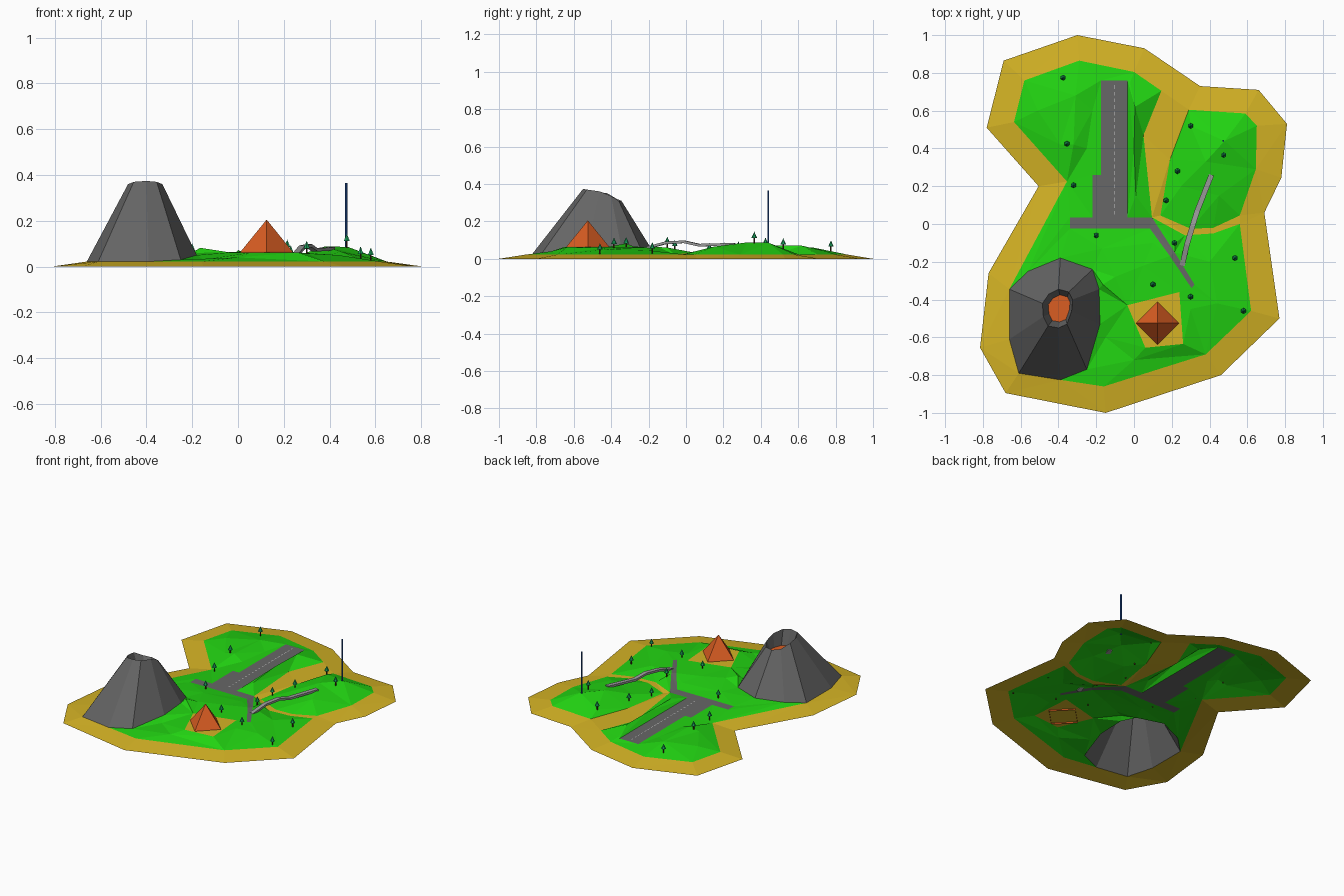
import bpy, bmesh, math
from mathutils import Vector
from mathutils.geometry import delaunay_2d_cdt

if "Cube" in bpy.data.objects:
    bpy.data.objects.remove(bpy.data.objects["Cube"])


def material(name, rgb):
    m = bpy.data.materials.new(name)
    m.diffuse_color = (*rgb, 1)
    m.use_nodes = True
    m.node_tree.nodes["Principled BSDF"].inputs["Base Color"].default_value = m.diffuse_color
    return m


SAND = material("sand", (0.66, 0.45, 0.018))
GRASS = material("grass", (0.016, 0.66, 0.006))
ASPHALT = material("asphalt", (0.135, 0.135, 0.135))
ROCK = material("rock", (0.13, 0.13, 0.13))
ORANGE = material("orange", (0.7, 0.11, 0.016))
CONCRETE = material("concrete", (0.32, 0.32, 0.32))
WHITE = material("line_white", (0.65, 0.65, 0.65))
BLUE = material("pole_blue", (0.015, 0.09, 0.38))
LEAF = material("leaf", (0.01, 0.33, 0.1))
BARK = material("bark", (0.08, 0.026, 0.01))


def make(name, verts, faces, mats, idx=None):
    me = bpy.data.meshes.new(name)
    me.from_pydata([tuple(v) for v in verts], [], faces)
    for m in mats:
        me.materials.append(m)
    if idx:
        for p, i in zip(me.polygons, idx):
            p.material_index = i
    ob = bpy.data.objects.new(name, me)
    bpy.context.collection.objects.link(ob)
    return ob


def inside(p, poly):
    hit = False
    for a, b in zip(poly, poly[1:] + poly[:1]):
        if (a[1] > p[1]) != (b[1] > p[1]):
            if p[0] < a[0] + (p[1] - a[1]) * (b[0] - a[0]) / (b[1] - a[1]):
                hit = not hit
    return hit


def flat(points, z):
    return [(x, y, z) for x, y in points]


# Volcano footprint, shared with the terrain hole
volcano_base = [(-.66, -.345, .022), (-.56, -.25, .035), (-.39, -.18, .045),
                (-.22, -.24, .05), (-.185, -.345, .06), (-.18, -.53, .05),
                (-.25, -.77, .03), (-.39, -.825, .022), (-.61, -.79, .022),
                (-.66, -.61, .022)]

# Island outlines
coast = flat([(-.69, .865), (-.30, 1), (.055, .93), (.35, .73), (.66, .71),
              (.81, .53), (.78, .245), (.69, .06), (.77, -.5), (.46, -.8),
              (-.15, -1), (-.68, -.895), (-.815, -.655), (-.77, -.26),
              (-.505, .2), (-.78, .51)], 0)
main_grass = flat([(-.58, .76), (-.29, .865), (0, .805), (.145, .705),
                   (.05, .47)], .022) + [(.095, .035, .035)] + \
    flat([(.27, -.06), (.42, -.05), (.56, 0), (.62, -.46), (.38, -.69),
          (-.16, -.86)], .022) + volcano_base[7:] + volcano_base[:1] + \
    flat([(-.355, .225), (-.635, .54)], .022)
hill_grass = flat([(.29, .605), (.59, .585), (.65, .52), (.645, .29),
                   (.56, .045), (.42, -.02), (.30, -.025), (.14, .045),
                   (.19, .34)], .022)
sand_patch = flat([(-.035, -.43), (.24, -.36), (.26, -.635), (.06, -.655)], .062)
tarmac = flat([(-.175, .76), (-.035, .76), (-.035, .035)], .036) + \
    [(.095, .035, .035), (.215, -.15, .063), (.32, -.32, .058),
     (.305, -.34, .058), (.19, -.17, .063), (.085, -.025, .036)] + \
    flat([(-.34, -.025), (-.34, .035), (-.22, .035), (-.22, .26),
          (-.175, .26)], .036)
# Hilltops and ridges
peaks = [(.38, .33, .088), (.48, .44, .086), (.30, .52, .052), (.25, .2, .045),
         (.45, .15, .065), (.005, .62, .07), (.0, .4, .072), (.01, .15, .06),
         (-.02, .75, .04), (-.31, .68, .06), (-.32, .42, .065), (-.39, .42, .05),
         (-.51, .6, .05), (-.22, .6, .036), (-.25, .4, .036), (-.17, -.13, .05),
         (-.165, -.32, .082), (-.1, -.28, .066), (-.15, -.6, .03),
         (.05, -.22, .062), (.1, -.1, .05), (.3, -.45, .058), (.44, -.42, .05),
         (.40, -.2, .045), (.0, -.72, .04), (.22, -.1, .06)]

# Terrain triangulated from outlines and hilltops, coloured by region
loops = [coast, main_grass, hill_grass, sand_patch, tarmac, volcano_base]
pts, edges = [], []
for lp in loops:
    n = len(pts)
    pts += lp
    edges += [(n + i, n + (i + 1) % len(lp)) for i in range(len(lp))]
pts += peaks
v2, _, tris, origin, _, _ = delaunay_2d_cdt(
    [Vector(p[:2]) for p in pts], edges, [], 0, 1e-4)
verts = []
for v, o in zip(v2, origin):
    near = o[0] if o else min(range(len(pts)),
                              key=lambda i: (Vector(pts[i][:2]) - v).length)
    verts.append((v.x, v.y, pts[near][2]))
faces, colours = [], []
for t in tris:
    c = sum((v2[i] for i in t), Vector((0, 0))) / len(t)
    if not inside(c, coast) or inside(c, volcano_base):
        continue
    if inside(c, tarmac):
        k = 2
    elif inside(c, sand_patch):
        k = 0
    else:
        k = 1 if inside(c, main_grass) or inside(c, hill_grass) else 0
    faces.append(list(t))
    colours.append(k)
make("island_terrain", verts, faces, [SAND, GRASS, ASPHALT], colours)

# Volcano: base, slanted rim, and lava pool inside the crater
rim = [(-.485, -.42, .35), (-.45, -.37, .32), (-.40, -.345, .31),
       (-.345, -.36, .31), (-.325, -.40, .335), (-.33, -.46, .36),
       (-.355, -.53, .37), (-.40, -.55, .374), (-.455, -.54, .37),
       (-.48, -.49, .36)]
lava = [(-.395 + (x + .403) * .72, -.445 + (y + .445) * .7, .27) for x, y, z in rim]
n = len(rim)
vf = [(r * n + i, r * n + n + i, r * n + n + (i + 1) % n, r * n + (i + 1) % n)
      for r in range(2) for i in range(n)]
vf.append(tuple(reversed(range(2 * n, 3 * n))))
make("volcano", volcano_base + rim + lava, vf, [ROCK, ORANGE], [0] * (2 * n) + [1])

# Pyramid with a short footing sunk in the sand
ring = [(.125 + .114 * math.cos(a), -.525 + .114 * math.sin(a))
        for a in (0, math.pi / 2, math.pi, math.pi * 1.5)]
pf = [(4 + i, 4 + (i + 1) % 4, 8) for i in range(4)]
pf += [(i, (i + 1) % 4, 4 + (i + 1) % 4, 4 + i) for i in range(4)]
make("pyramid", flat(ring, .053) + flat(ring, .065) + [(.125, -.525, .205)], pf, [ORANGE])

# Runway centre dashes
dv, df = [], []
for i in range(20):
    y, k = .735 - i * .035, len(dv)
    dv += [(x, yy, .0375) for x, yy in ((-.107, y - .02), (-.103, y - .02),
                                        (-.103, y), (-.107, y))]
    df.append((k, k + 1, k + 2, k + 3))
make("runway_dashes", dv, df, [WHITE])

# Footbridge: rectangular section swept along an arched path
path = [Vector(p) for p in ((.255, -.22, .062), (.28, -.11, .092), (.31, -.01, .098),
                            (.335, .07, .08), (.41, .26, .085))]
side = Vector((.95, -.31, 0)) * .014
bv, bf = [], []
for p in path:
    for s, h in ((-1, 0), (1, 0), (1, -.014), (-1, -.014)):
        bv.append(p + side * s + Vector((0, 0, h)))
for r in range(len(path) - 1):
    bf += [(r * 4 + i, r * 4 + 4 + i, r * 4 + 4 + (i + 1) % 4, r * 4 + (i + 1) % 4)
           for i in range(4)]
bf += [(0, 1, 2, 3), (19, 18, 17, 16)]
bridge = make("footbridge", bv, bf, [CONCRETE])
bm = bmesh.new()
bm.from_mesh(bridge.data)
bmesh.ops.recalc_face_normals(bm, faces=bm.faces)
bm.to_mesh(bridge.data)
bm.free()


def cone(name, loc, r1, r2, h, sides, mat):
    bpy.ops.mesh.primitive_cone_add(vertices=sides, radius1=r1, radius2=r2, depth=h,
                                    location=(loc[0], loc[1], loc[2] + h / 2))
    ob = bpy.context.object
    ob.name = name
    ob.data.materials.append(mat)


# Tall pole on the hill
cone("tall_pole", (.473, .44, .08), .005, .005, .285, 8, BLUE)

# Trees: trunk and conical crown
for x, y, z in [(-.375, .775, .04), (-.355, .425, .055), (-.32, .205, .03),
                (-.20, -.06, .043), (.30, .52, .052), (.475, .365, .087),
                (.23, .28, .035), (.17, .125, .027), (.215, -.10, .06),
                (.535, -.18, .03), (.10, -.32, .058), (.30, -.385, .055),
                (.58, -.46, .025)]:
    cone("tree_trunk", (x, y, z - .005), .004, .004, .035, 6, BARK)
    cone("tree_crown", (x, y, z + .025), .015, 0, .033, 6, LEAF)
